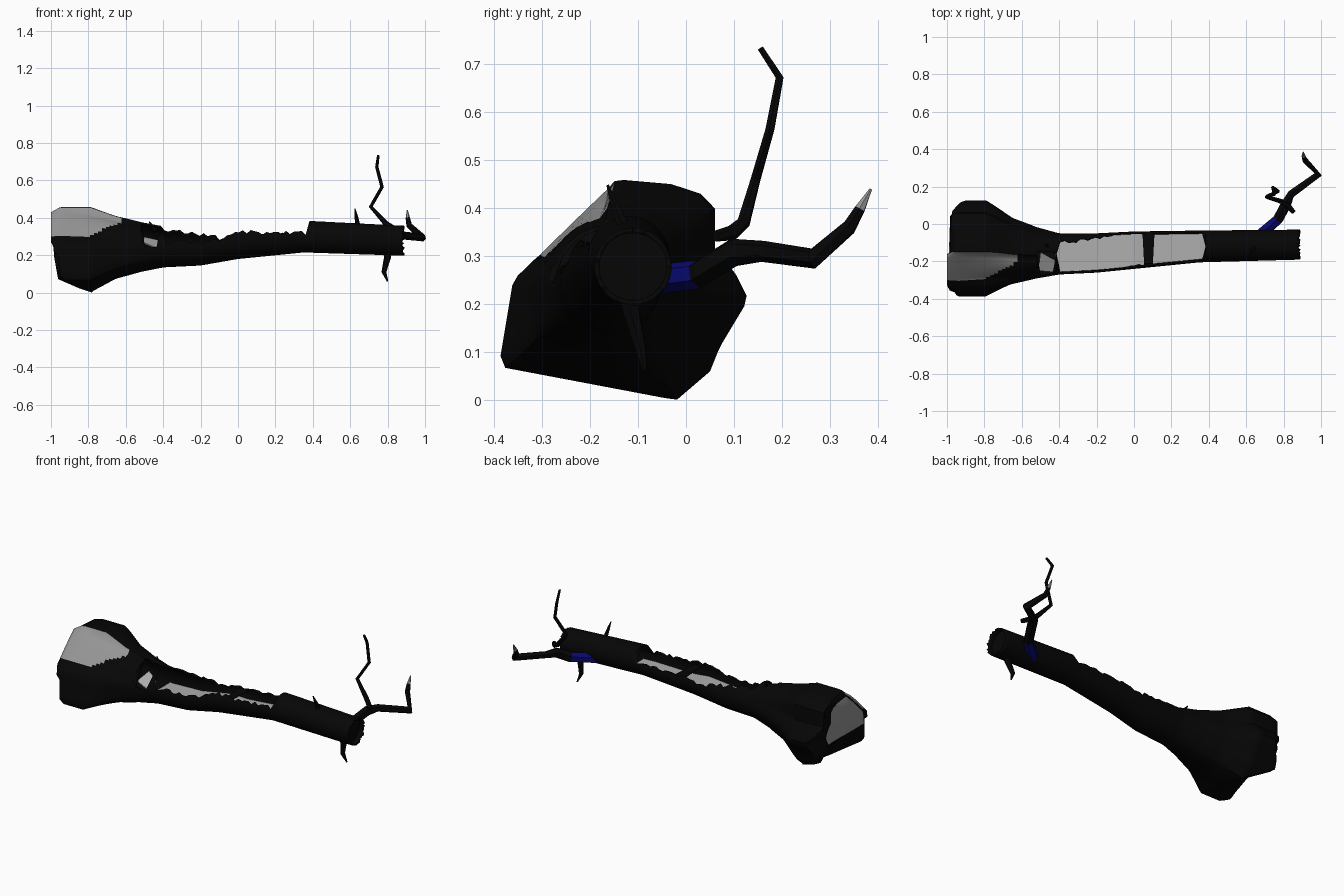
import bpy, bmesh, math, random
from mathutils import Vector
from mathutils.geometry import intersect_line_line_2d

random.seed(4)
cube = bpy.data.objects.get("Cube")
if cube:
    bpy.data.objects.remove(cube, do_unlink=True)


def material(name, color):
    m = bpy.data.materials.new(name)
    m.use_nodes = True
    m.diffuse_color = color
    m.node_tree.nodes["Principled BSDF"].inputs["Base Color"].default_value = color
    return m


MATS = [material("dark_bark", (0.0018, 0.0018, 0.0018, 1)),
        material("grey_wood", (0.3, 0.3, 0.3, 1)),
        material("pale_wood", (0.42, 0.42, 0.42, 1)),
        material("blue_patch", (0.003, 0.003, 0.17, 1))]
BARK, WOOD, PALE, BLUE = range(4)


def loft(name, rings, paint, closed=True, caps=True, solid=0):
    """Bridge rings of points; paint(face centre, ring number) gives the material."""
    bm = bmesh.new()
    rows = [[bm.verts.new(p) for p in ring] for ring in rings]
    n = len(rows[0])
    for i in range(len(rows) - 1):
        for j in range(n if closed else n - 1):
            k = (j + 1) % n
            f = bm.faces.new((rows[i][j], rows[i][k], rows[i + 1][k], rows[i + 1][j]))
            f.material_index = paint(f.calc_center_median(), i)
    if caps:
        for row, i in ((rows[0], 0), (rows[-1], len(rows) - 2)):
            f = bm.faces.new(row)
            f.material_index = paint(f.calc_center_median(), i)
    bmesh.ops.remove_doubles(bm, verts=bm.verts, dist=0.0005)
    bmesh.ops.recalc_face_normals(bm, faces=bm.faces)
    mesh = bpy.data.meshes.new(name)
    bm.to_mesh(mesh)
    bm.free()
    ob = bpy.data.objects.new(name, mesh)
    bpy.context.collection.objects.link(ob)
    for m in MATS:
        mesh.materials.append(m)
    if solid:
        mod = ob.modifiers.new("thickness", "SOLIDIFY")
        mod.thickness, mod.offset = solid, -1
    bpy.ops.object.select_all(action="DESELECT")
    ob.select_set(True)
    bpy.context.view_layer.objects.active = ob
    bpy.ops.object.shade_smooth_by_angle(angle=math.radians(35))


# Trunk axis: x, centre y, centre z, radius, root flare, flare on the bare upper front
AXIS = [(-1, -.15, .24, .13, .88, .85), (-.94, -.15, .24, .13, 1, .97),
        (-.79, -.15, .24, .13, 1, .68), (-.65, -.16, .245, .13, .4, .14),
        (-.52, -.16, .245, .118, .15, .02), (-.4, -.16, .245, .11, 0, 0),
        (-.2, -.155, .25, .105, 0, 0), (0, -.14, .28, .1, 0, 0),
        (.35, -.12, .3, .085, 0, 0), (.9, -.11, .277, .08, 0, 0)]
# Root flare outline in y, z
FLARE = [(-.39, .07), (-.02, 0), (.05, .06), (.07, .11), (.13, .21), (.1, .27), (.06, .31),
         (.06, .4), (.03, .43), (-.03, .45), (-.145, .46), (-.36, .25)]
FC = Vector((-.13, .24))


def axis(x):
    for a, b in zip(AXIS, AXIS[1:]):
        if x <= b[0]:
            t = (x - a[0]) / (b[0] - a[0])
            return [p + (q - p) * t for p, q in zip(a, b)][1:]
    return AXIS[-1][1:]


def flare_point(d):
    for a, b in zip(FLARE, FLARE[1:] + FLARE[:1]):
        hit = intersect_line_line_2d(FC, FC + d, Vector(a), Vector(b))
        if hit:
            return hit
    return FC


def end_cut(y, z):
    """Uneven cut of the root end: how far toward -x the bark reaches."""
    return (-1 if z > .22 else -.98) + max(0, .08 - z) * 2.3 + max(0, z - .43) * 1.8 \
        + max(0, y + .15) * .13 + max(0, y - .07) * .8 + max(0, -.33 - y) * .6


def trunk_point(x, deg, scale=1):
    cy, cz, r, w, bare = axis(x)
    d = Vector((math.cos(math.radians(deg)), math.sin(math.radians(deg))))
    p = Vector((cy, cz)) + d * r * scale
    if w > 0:
        p = p.lerp(flare_point(d), bare if 97 < deg < 164 else w)
    return Vector((max(x, end_cut(*p)) if x < -.78 else x, p.x, p.y))


def angle(c):
    cy, cz, r, w, bare = axis(c.x)
    o = Vector((cy, cz)).lerp(FC, w)
    return math.degrees(math.atan2(c.z - o.y, c.y - o.x)) % 360


# Bark shell: rings left open along the top where the trunk is broken
def gaps(x):
    if -.51 < x < -.43:
        return 92 + random.uniform(-4, 4), 5
    if -.4 < x < -.07:
        t = (x + .4) / .33
        front, back = 78, 40 + 44 * t * t
    elif -.07 <= x < .375:
        front, back = 64 + 40 * max(x, 0), 80
    else:
        return 0, 0
    return front + random.uniform(-9, 7), back + random.uniform(-9, 6)


def bark_paint(c, i):
    a = angle(c)
    bare = c.x < -.63 and 97 < a < 160 - max(0, (c.x + .79) * 290)
    return WOOD if bare else BARK


STEPS, SIDES = 90, 72
rings = []
for s in range(STEPS + 1):
    x = -1 + s * 1.885 / STEPS
    gf, gb = gaps(x)
    ring = []
    for j in range(SIDES + 1):
        deg = min(max(90 + 360 * j / SIDES, 90 + gf), 450 - gb)
        p = trunk_point(x, deg)
        if s == STEPS:
            p.x += random.uniform(-.01, .005)
        ring.append(p)
    rings.append(ring)
loft("bark_shell", rings, bark_paint, closed=False, caps=False, solid=.01)

# Root end: dark rim around a grey heartwood face
end = rings[0][:-1]
hub = Vector((-.985, -.19, .32))
inner = [hub.lerp(p, .78) for p in end]
for p in inner:
    p.x, p.z = -.983, max(p.z, .19)
loft("root_end", [end, inner, [hub + Vector((-.006, 0, 0))] * len(end)],
     lambda c, i: WOOD if i else BARK, caps=False)

# Pale core lying in the broken trunk
core = []
for s in range(31):
    x = -.42 + s * .84 / 30
    low = 196 + max(0, min(x, .1)) * 70
    core.append([trunk_point(x, low + (540 - 2 * low) * j / 16, .95) for j in range(17)])
loft("heartwood_core", core, lambda c, i: PALE)

# Sloping split of bare wood beside the flare
split = [(-.5, -.15, .298), (-.512, -.25, .272), (-.415, -.258, .232), (-.42, -.195, .28)]
loft("split_wood", [[Vector(p) + Vector((0, 0, dz)) for p in split] for dz in (-.006, 0)],
     lambda c, i: PALE)

# Recessed plug at the cut end
loft("cut_end", [[trunk_point(x, d, .92) for d in range(0, 360, 15)] for x in (.83, .855)],
     lambda c, i: BARK)

# Bark strip bridging the opening
loft("bark_bridge", [[trunk_point(x, d, .97) + Vector((0, 0, dz)) for x, d in
                      ((.055, 172), (.1, 172), (.11, 8), (.045, 8))]
                     for dz in (0, .005)], lambda c, i: BARK)


def branch(name, path, paint=lambda c, i: BARK, sides=6):
    pts = [Vector(p[:3]) for p in path]
    tubes = []
    for i, p in enumerate(pts):
        t = (pts[min(i + 1, len(pts) - 1)] - pts[max(i - 1, 0)]).normalized()
        u = t.cross(Vector((.8, -.6, .1))).normalized()
        v = t.cross(u)
        tubes.append([p + (u * math.cos(k * math.tau / sides) + v * math.sin(k * math.tau / sides))
                      * path[i][3] for k in range(sides)])
    loft(name, tubes, paint)


# Branches and twigs: x, y, z, radius
branch("main_branch", [(.66, -.07, .25, .032), (.77, .025, .262, .03), (.81, .1, .308, .03),
                       (.84, .16, .31, .022), (.985, .265, .295, .022), (.915, .34, .36, .016),
                       (.908, .362, .398, .012), (.905, .385, .44, .003)],
       lambda c, i: BLUE if i == 0 else WOOD if i == 6 else BARK)
branch("upright_branch", [(.855, .062, .342, .012), (.825, .095, .348, .016), (.79, .12, .37, .014),
                          (.71, .145, .46, .011), (.77, .175, .565, .01),
                          (.742, .195, .672, .009), (.75, .155, .733, .007)])
branch("lower_twig", [(.79, -.12, .25, .024), (.8, -.115, .19, .019), (.78, -.095, .11, .013),
                      (.8, -.085, .06, .004)])
branch("top_spur", [(.64, -.13, .36, .014), (.632, -.15, .41, .009), (.625, -.163, .448, .003)])
branch("back_spur", [(-.44, -.13, .33, .014), (-.46, -.12, .355, .009), (-.475, -.11, .38, .002)])
